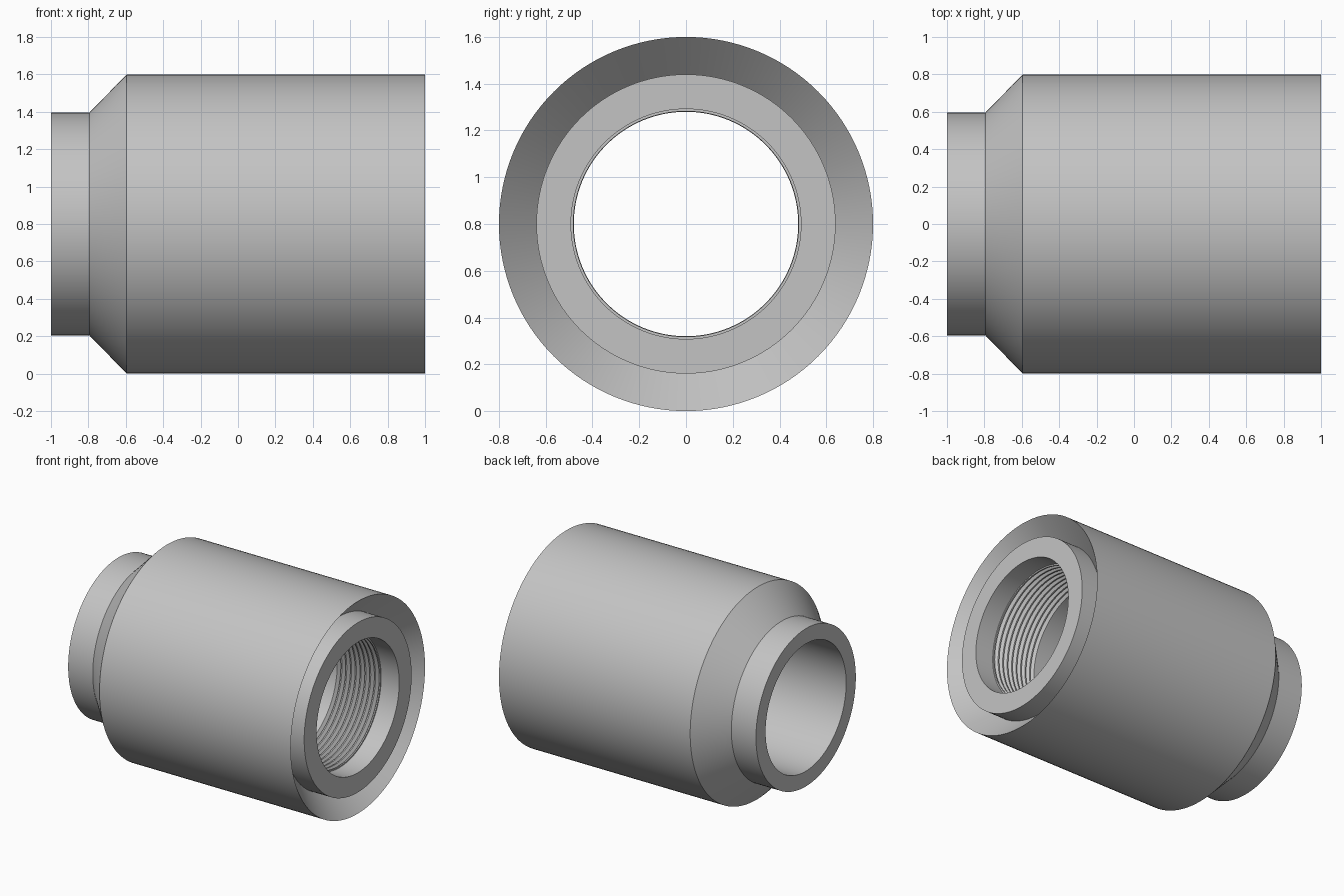
import bpy, bmesh, math

if "Cube" in bpy.data.objects:
    bpy.data.objects.remove(bpy.data.objects["Cube"])

SEGMENTS = 128
AXIS_Z = 0.8

grey = bpy.data.materials.new("plain grey")
grey.diffuse_color = (0.55, 0.55, 0.55, 1)
grey.use_nodes = True
grey.node_tree.nodes["Principled BSDF"].inputs["Base Color"].default_value = grey.diffuse_color


def lathe_x(name, profile):
    """Revolve a closed (x, radius) profile around the horizontal x axis."""
    bm = bmesh.new()
    rings = []
    for i in range(SEGMENTS):
        a = 2 * math.pi * i / SEGMENTS
        rings.append([bm.verts.new((x, r * math.cos(a), AXIS_Z + r * math.sin(a)))
                      for x, r in profile])
    n = len(profile)
    for i in range(SEGMENTS):
        p, q = rings[i], rings[(i + 1) % SEGMENTS]
        for j in range(n):
            k = (j + 1) % n
            bm.faces.new((p[j], p[k], q[k], q[j]))
    bmesh.ops.recalc_face_normals(bm, faces=bm.faces)
    mesh = bpy.data.meshes.new(name)
    bm.to_mesh(mesh)
    bm.free()
    mesh.materials.append(grey)
    obj = bpy.data.objects.new(name, mesh)
    bpy.context.collection.objects.link(obj)
    bpy.context.view_layer.objects.active = obj
    obj.select_set(True)
    bpy.ops.object.shade_smooth_by_angle(angle=math.radians(25))
    obj.select_set(False)
    return obj


# Outside: narrow neck, bevelled shoulder, barrel, then the V groove in the right end
outside = [(-1, 0.48), (-1, 0.595), (-0.795, 0.595), (-0.595, 0.8),
           (1, 0.8), (0.84, 0.64), (1, 0.64)]

# Inside: short counterbore, ring-shaped thread grooves, then the plain bore
inside = [(1, 0.492), (0.85, 0.492)]
TURNS, PITCH = 9, 0.04
for t in range(TURNS):
    x = 0.85 - t * PITCH
    inside += [(x, 0.482), (x - 0.01, 0.482), (x - 0.025, 0.505)]
inside += [(0.85 - TURNS * PITCH, 0.482)]

lathe_x("threaded_coupling", outside + inside)
